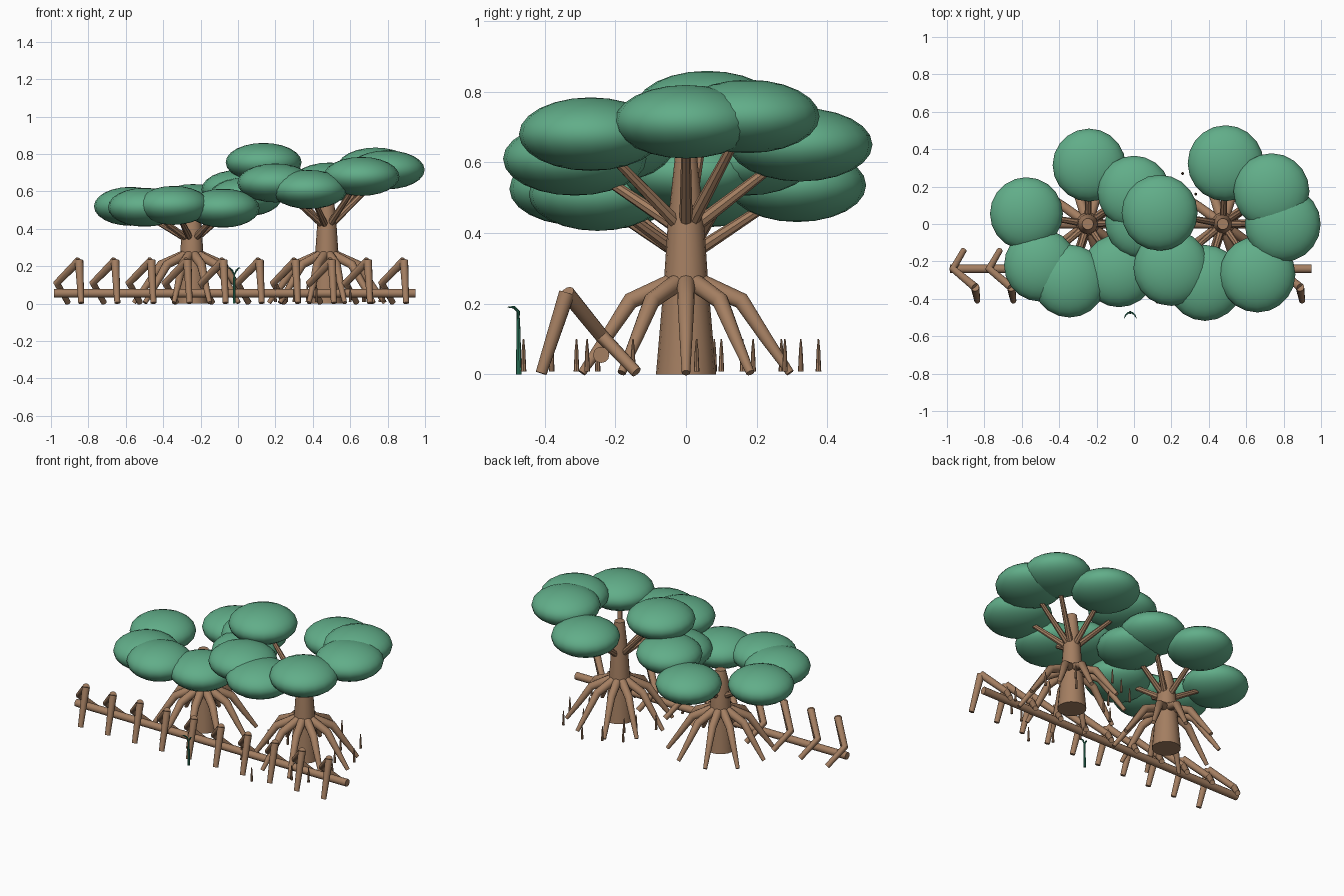
import bpy, math
from mathutils import Vector

cube = bpy.data.objects.get("Cube")
if cube:
    bpy.data.objects.remove(cube, do_unlink=True)


def material(name, rgb):
    m = bpy.data.materials.new(name)
    m.use_nodes = True
    m.diffuse_color = (*rgb, 1)
    bsdf = next(n for n in m.node_tree.nodes if n.type == 'BSDF_PRINCIPLED')
    bsdf.inputs["Base Color"].default_value = (*rgb, 1)
    return m


BARK = material("bark_brown", (0.37, 0.21, 0.12))
LEAF = material("leaf_green", (0.12, 0.42, 0.25))
SPROUT = material("sprout_green", (0.03, 0.22, 0.13))


def tube(name, points, radii, mat, sides=12):
    """Tapered round tube through points, turned into a smooth mesh."""
    curve = bpy.data.curves.new(name, 'CURVE')
    curve.dimensions = '3D'
    curve.bevel_depth = 1
    curve.bevel_resolution = sides // 2 - 2
    curve.use_fill_caps = True
    spline = curve.splines.new('POLY')
    spline.points.add(len(points) - 1)
    for p, co, r in zip(spline.points, points, radii):
        p.co = (*co, 1)
        p.radius = r
    temp = bpy.data.objects.new(name + "_path", curve)
    bpy.context.collection.objects.link(temp)
    graph = bpy.context.evaluated_depsgraph_get()
    mesh = bpy.data.meshes.new_from_object(temp.evaluated_get(graph))
    bpy.data.objects.remove(temp, do_unlink=True)
    mesh.materials.clear()
    mesh.materials.append(mat)
    obj = bpy.data.objects.new(name, mesh)
    bpy.context.collection.objects.link(obj)
    smooth(obj)
    return obj


def smooth(obj):
    bpy.ops.object.select_all(action='DESELECT')
    obj.select_set(True)
    bpy.context.view_layer.objects.active = obj
    bpy.ops.object.shade_smooth_by_angle(angle=math.radians(40))


def foliage(name, center, radius):
    bpy.ops.mesh.primitive_uv_sphere_add(segments=20, ring_count=12, radius=1, location=center)
    obj = bpy.context.object
    obj.name = name
    obj.scale = (radius, radius, 0.104)
    obj.data.materials.append(LEAF)
    smooth(obj)


def tree(name, x, height, fork, clumps, radius):
    # Trunk
    tube(name + "_trunk", [(x, 0, 0), (x, 0, 0.27), (x, 0, 0.42), (x, 0, height)],
         [0.085, 0.062, 0.052, 0.03], BARK, 16)
    # Arched stilt roots
    for i in range(10):
        a = math.tau * i / 10
        profile = [(0.03, 0.265), (0.165, 0.208), (0.24, 0.1), (0.31, 0.004)]
        tube(name + "_root", [(x + r * math.cos(a), r * math.sin(a), z) for r, z in profile],
             [0.026, 0.024, 0.018, 0.012], BARK)
    # One branch to each leaf clump
    for c in clumps:
        center = Vector(c)
        tube(name + "_branch", [(x, 0, fork), center], [0.02, 0.011], BARK, 8)
        foliage(name + "_foliage", center, radius)


tree("small_tree", -0.247, 0.51, 0.33, [
    (-0.24, 0.315, 0.535), (-0.575, 0.055, 0.52), (-0.5, -0.22, 0.515),
    (-0.345, -0.305, 0.525), (-0.08, -0.25, 0.51), (0, 0.17, 0.61),
    (0.04, 0.01, 0.57)], 0.195)
tree("large_tree", 0.475, 0.63, 0.4, [
    (0.49, 0.325, 0.65), (0.735, 0.175, 0.73), (0.795, 0, 0.715),
    (0.66, -0.27, 0.68), (0.38, -0.315, 0.61), (0.2, -0.235, 0.645),
    (0.137, 0.06, 0.755)], 0.203)

# Breather roots poking out of the ground
for x, y in [(0.68, 0.28), (0.76, 0.1), (0.48, 0.375), (0.37, 0.325), (0.26, 0.27),
             (0.67, 0.03), (0.33, 0.16), (0.2, 0.02), (0.3, 0.08), (0.6, 0.19),
             (0.2, -0.25), (0.3, -0.38), (0.42, -0.46), (0.6, -0.31), (0.7, -0.28),
             (0.78, -0.15)]:
    tube("breather_root", [(x, y, 0.008), (x, y, 0.07), (x, y, 0.1)],
         [0.008, 0.005, 0.002], BARK, 8)

# Low barrier: long log and ten bent props
tube("barrier_log", [(-0.985, -0.24, 0.055), (0.95, -0.24, 0.055)], [0.023] * 2, BARK)
for i in range(10):
    x = -0.85 + 0.193 * i
    tube("barrier_front_leg", [(x + 0.012, -0.41, 0.003), (x, -0.337, 0.23)],
         [0.016, 0.023], BARK)
    tube("barrier_back_brace", [(x, -0.337, 0.23), (x - 0.118, -0.24, 0.11),
                                (x - 0.06, -0.14, 0.006)], [0.022, 0.02, 0.016], BARK)

# Seedling with two drooping leaves
tube("seedling_stem", [(-0.02, -0.473, 0), (-0.02, -0.475, 0.16)], [0.008, 0.005], SPROUT, 8)
for s in (-1, 1):
    tube("seedling_leaf", [(-0.02, -0.475, 0.155), (-0.02 + 0.012 * s, -0.475, 0.178),
                           (-0.02 + 0.024 * s, -0.487, 0.19),
                           (-0.02 + 0.034 * s, -0.505, 0.19)],
         [0.004, 0.005, 0.004, 0.001], SPROUT, 8)
